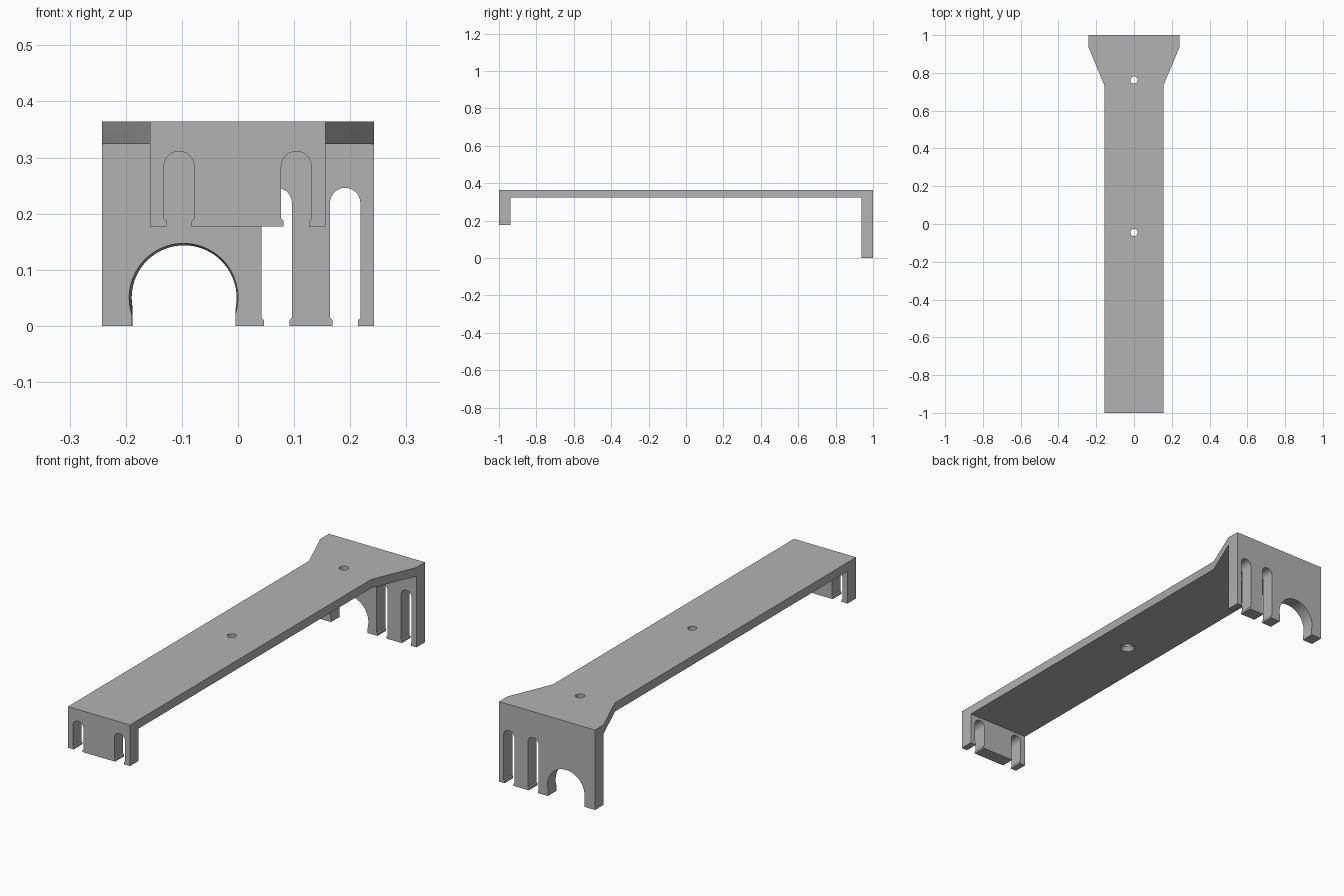
import bpy, bmesh
from math import pi, sin, cos, sqrt, radians

cube = bpy.data.objects.get("Cube")
if cube:
    bpy.data.objects.remove(cube, do_unlink=True)

grey = bpy.data.materials.new("light_grey")
grey.use_nodes = True
grey.diffuse_color = (0.45, 0.45, 0.45, 1)
grey.node_tree.nodes["Principled BSDF"].inputs["Base Color"].default_value = (0.45, 0.45, 0.45, 1)


def loft(name, first, second):
    """Closed solid between two matching rings of points."""
    bm = bmesh.new()
    a = [bm.verts.new(p) for p in first]
    b = [bm.verts.new(p) for p in second]
    bm.faces.new(a)
    bm.faces.new(b)
    for i in range(len(a)):
        j = (i + 1) % len(a)
        bm.faces.new((a[i], a[j], b[j], b[i]))
    bmesh.ops.recalc_face_normals(bm, faces=bm.faces)
    mesh = bpy.data.meshes.new(name)
    bm.to_mesh(mesh)
    bm.free()
    mesh.materials.append(grey)
    obj = bpy.data.objects.new(name, mesh)
    bpy.context.collection.objects.link(obj)
    return obj


def slot(cx, base, top, half=0.027, lip=0.0225):
    """Round-topped cable slot with a small snap lip at its mouth."""
    left = [(cx - lip, base), (cx - lip, base + 0.01), (cx - half, base + 0.014)]
    arc = [(cx - half * cos(pi * i / 20), top - half + half * sin(pi * i / 20))
           for i in range(21)]
    right = [(2 * cx - x, z) for x, z in reversed(left)]
    return left + arc + right


def arch(cx, cz, radius, mouth=0.092):
    """Wide arch that closes in slightly before its straight mouth."""
    dip = -sqrt(max(radius ** 2 - mouth ** 2, 0)) / radius
    start = -abs(dip)
    steps = 40
    arc = [(cx - radius * cos(start + (pi - 2 * start) * i / steps),
            cz + radius * sin(start + (pi - 2 * start) * i / steps))
           for i in range(steps + 1)]
    return [(arc[0][0], 0)] + arc + [(arc[-1][0], 0)]


def wall(name, x0, x1, base, top, y0, y1, cuts_front, cuts_back):
    def ring(cuts, y):
        pts = [(x0, base)] + cuts + [(x1, base), (x1, top), (x0, top)]
        return [(x, y, z) for x, z in pts]
    return loft(name, ring(cuts_front, y0), ring(cuts_back, y1))


def combine(target, other, operation):
    mod = target.modifiers.new(operation.lower(), "BOOLEAN")
    mod.operation = operation
    mod.solver = "EXACT"
    mod.object = other
    bpy.context.view_layer.objects.active = target
    bpy.ops.object.modifier_apply(modifier=mod.name)
    bpy.data.objects.remove(other, do_unlink=True)


TOP, UNDER = 0.364, 0.324

# Long top plate, flared at the back
outline = [(-0.157, -1), (0.156, -1), (0.156, 0.735), (0.242, 0.938),
           (0.242, 1), (-0.242, 1), (-0.242, 0.938), (-0.157, 0.735)]
bracket = loft("cable_bracket", [(x, y, UNDER) for x, y in outline],
               [(x, y, TOP) for x, y in outline])

# Short front wall with two slots
front_cuts = slot(-0.105, 0.177, 0.311) + slot(0.104, 0.177, 0.311)
front_wall = wall("front_wall", -0.157, 0.156, 0.177, TOP, -1, -0.938,
                  front_cuts, front_cuts)

# Tall back wall with a tapered arch and two slots
slots = slot(0.069, 0, 0.246) + slot(0.191, 0, 0.246)
back_wall = wall("back_wall", -0.242, 0.242, 0, TOP, 0.938, 1,
                 arch(-0.097, 0.05, 0.097) + slots,
                 arch(-0.096, 0.05, 0.0935) + slots)

combine(bracket, front_wall, "UNION")
combine(bracket, back_wall, "UNION")

# Screw holes, countersunk from below
for y in (-0.045, 0.762):
    def circle(r, z):
        return [(r * cos(pi * i / 16), y + r * sin(pi * i / 16), z) for i in range(32)]
    combine(bracket, loft("hole_cutter", circle(0.019, 0.3), circle(0.019, 0.4)), "DIFFERENCE")
    combine(bracket, loft("sink_cutter", circle(0.035, 0.32), circle(0.019, 0.342)), "DIFFERENCE")

# Merge coplanar faces and keep the edges crisp
bm = bmesh.new()
bm.from_mesh(bracket.data)
bmesh.ops.remove_doubles(bm, verts=bm.verts, dist=0.00005)
bmesh.ops.dissolve_limit(bm, angle_limit=radians(0.5), verts=bm.verts, edges=bm.edges)
bmesh.ops.recalc_face_normals(bm, faces=bm.faces)
bm.to_mesh(bracket.data)
bm.free()
bpy.ops.object.select_all(action="DESELECT")
bracket.select_set(True)
bpy.context.view_layer.objects.active = bracket
bpy.ops.object.shade_smooth_by_angle(angle=radians(30))
